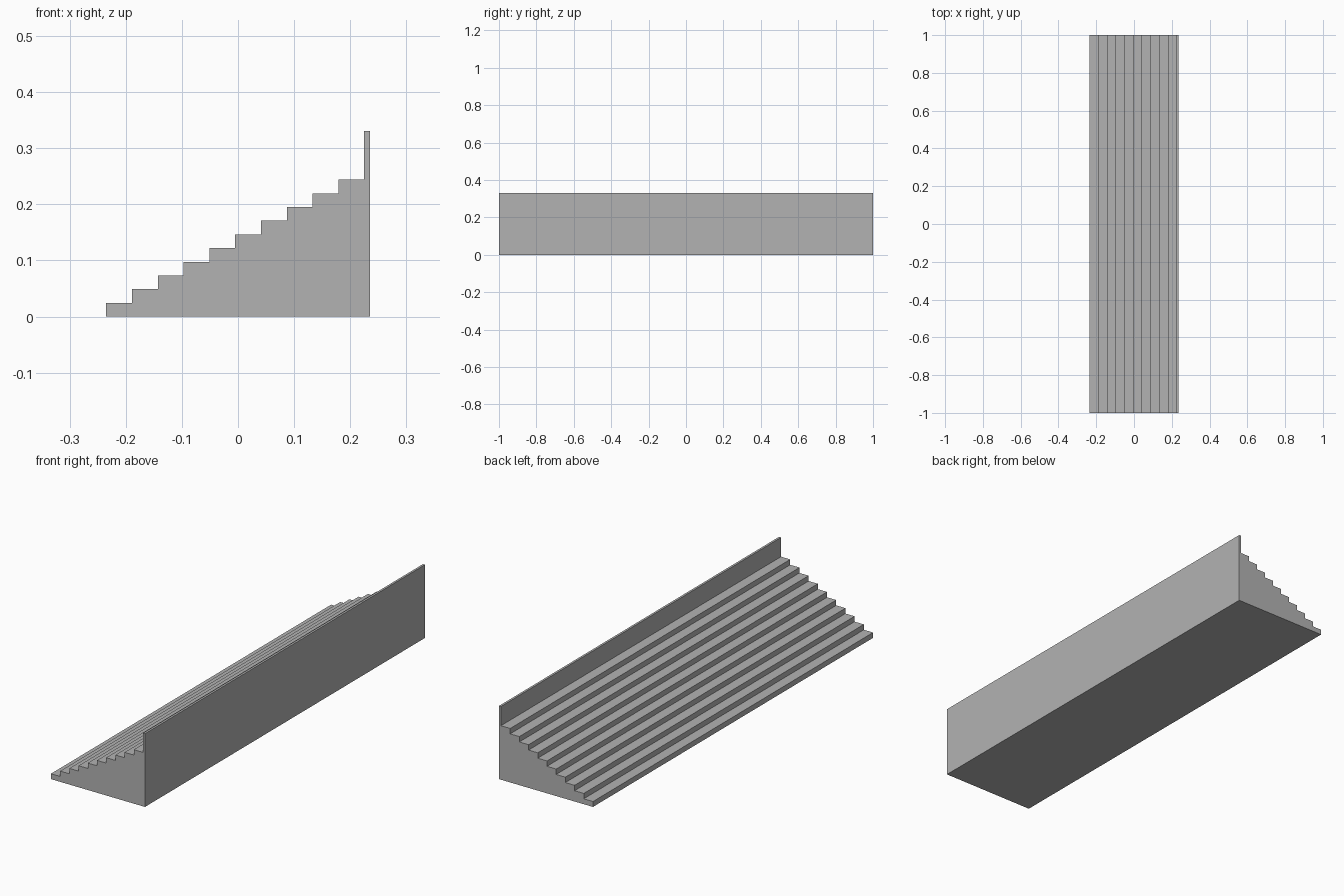
import bpy, bmesh

if "Cube" in bpy.data.objects:
    bpy.data.objects.remove(bpy.data.objects["Cube"])

HALF_X, HALF_Y = 0.235, 1.0
STEPS, WALL_X, STEP_TOP, WALL_TOP = 10, 0.225, 0.244, 0.331

grey = bpy.data.materials.new("plain grey")
grey.diffuse_color = (0.45, 0.45, 0.45, 1)
grey.use_nodes = True
grey.node_tree.nodes["Principled BSDF"].inputs["Base Color"].default_value = grey.diffuse_color

# Side profile: base, back wall, then the stepped slope
run = (WALL_X + HALF_X) / STEPS
rise = STEP_TOP / STEPS
profile = [(-HALF_X, 0), (HALF_X, 0), (HALF_X, WALL_TOP), (WALL_X, WALL_TOP)]
for i in range(STEPS, 0, -1):
    profile.append((-HALF_X + i * run, i * rise))
    profile.append((-HALF_X + (i - 1) * run, i * rise))

# Extrude the profile along y
bm = bmesh.new()
face = bm.faces.new([bm.verts.new((x, -HALF_Y, z)) for x, z in profile])
ext = bmesh.ops.extrude_face_region(bm, geom=[face], use_keep_orig=True)
moved = [v for v in ext["geom"] if isinstance(v, bmesh.types.BMVert)]
bmesh.ops.translate(bm, verts=moved, vec=(0, 2 * HALF_Y, 0))
bmesh.ops.recalc_face_normals(bm, faces=bm.faces)

mesh = bpy.data.meshes.new("stepped_stand")
bm.to_mesh(mesh)
bm.free()
mesh.materials.append(grey)
bpy.context.collection.objects.link(bpy.data.objects.new("stepped_stand", mesh))
